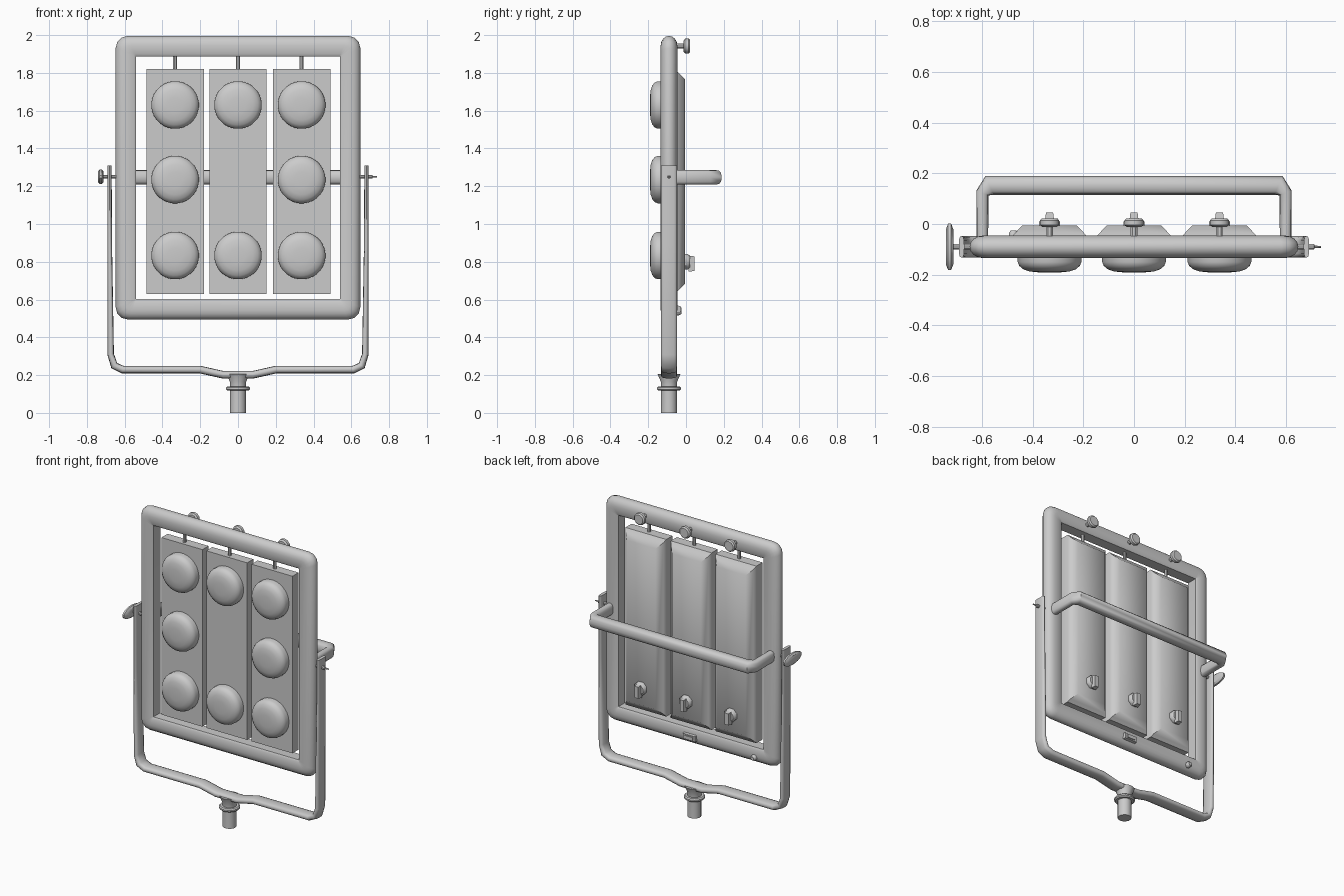
import bpy, bmesh, math
from mathutils import Vector, Matrix

cube = bpy.data.objects.get("Cube")
if cube:
    bpy.data.objects.remove(cube, do_unlink=True)

grey = bpy.data.materials.new("plain grey")
grey.use_nodes = True
grey.diffuse_color = (0.6, 0.6, 0.6, 1)
grey.node_tree.nodes["Principled BSDF"].inputs["Base Color"].default_value = (0.6, 0.6, 0.6, 1)

MID_Y = -0.09      # depth of the frame centre
PIVOT_Z = 1.25     # height of the tilt axis
COLUMNS = {"right": -0.333, "centre": 0.0, "left": 0.337}


def loft(name, rings, loop=False, angle=40):
    """Skin a list of point rings, capped unless the rings form a loop."""
    bm = bmesh.new()
    rows = [[bm.verts.new(p) for p in ring] for ring in rings]
    n = len(rows[0])
    pairs = list(zip(rows, rows[1:])) + ([(rows[-1], rows[0])] if loop else [])
    for a, b in pairs:
        for i in range(n):
            j = (i + 1) % n
            bm.faces.new((a[i], a[j], b[j], b[i]))
    if not loop:
        bm.faces.new(rows[0])
        bm.faces.new(rows[-1])
    bmesh.ops.recalc_face_normals(bm, faces=bm.faces)
    mesh = bpy.data.meshes.new(name)
    bm.to_mesh(mesh)
    bm.free()
    mesh.materials.append(grey)
    obj = bpy.data.objects.new(name, mesh)
    bpy.context.collection.objects.link(obj)
    bpy.ops.object.select_all(action='DESELECT')
    obj.select_set(True)
    bpy.context.view_layer.objects.active = obj
    bpy.ops.object.shade_smooth_by_angle(angle=math.radians(angle))
    return obj


TURN = {'X': Matrix.Rotation(math.pi / 2, 3, 'Y'),
        'Y': Matrix.Rotation(-math.pi / 2, 3, 'X'),
        'Z': Matrix.Identity(3)}


def lathe(name, loc, axis, profile, sides=16, squash=(1, 1), angle=40):
    """Turn (radius, distance) pairs round an axis through loc."""
    rings = []
    for r, t in profile:
        ring = []
        for i in range(sides):
            a = math.tau * (i + 0.5) / sides
            p = Vector((r * math.cos(a) * squash[0], r * math.sin(a) * squash[1], t))
            ring.append(Vector(loc) + TURN[axis] @ p)
        rings.append(ring)
    return loft(name, rings, angle=angle)


def box(name, centre, size, inset=0.0):
    """Box whose rear (+y) face can be inset."""
    x, y, z = centre
    w, d, h = (s / 2 for s in size)
    return loft(name, [rect(x, z, w, h, y - d), rect(x, z, w - inset, h - inset, y + d)])


def rect(x, z, w, h, y):
    return [(x + sx * w, y, z + sz * h) for sx, sz in ((-1, -1), (1, -1), (1, 1), (-1, 1))]


def sweep(name, path, half_width, place, sides=12):
    """Sweep a rounded bar along a flat path of (u, v, half thickness)."""
    rings = []
    for i, (u, v, t) in enumerate(path):
        here = Vector((u, v))
        dirs = []
        if i > 0:
            dirs.append((here - Vector(path[i - 1][:2])).normalized())
        if i < len(path) - 1:
            dirs.append((Vector(path[i + 1][:2]) - here).normalized())
        along = sum(dirs, Vector((0, 0))).normalized()
        side = Vector((-along.y, along.x)) / max(along.dot(dirs[0]), 0.5)
        ring = []
        for k in range(sides):
            a = math.tau * k / sides
            c, s = math.cos(a), math.sin(a)
            c = math.copysign(abs(c) ** 0.7, c)
            s = math.copysign(abs(s) ** 0.7, s)
            p = here + side * t * c
            ring.append(place(p.x, p.y, half_width * s))
        rings.append(ring)
    return loft(name, rings, angle=50)


def mirrored(half):
    """Complete a path whose half ends short of the centre line."""
    return half + [(-u, v, t) for u, v, t in reversed(half)]


# Outer frame: flat inner wall, rounded outside, clipped outer corners
def frame_ring(out, y):
    w, h, zc = 0.54 + out, 0.643 + out, 1.245
    r = 0.001 + 0.6 * out
    ring = []
    for quarter, (sx, sz) in enumerate(((1, 1), (-1, 1), (-1, -1), (1, -1))):
        for k in range(4):
            a = math.pi / 2 * (quarter + k / 3)
            ring.append((sx * (w - r) + r * math.cos(a), y, zc + sz * (h - r) + r * math.sin(a)))
    return ring


arc = [(0.058 + 0.05 * math.cos(a), MID_Y + 0.044 * math.sin(a))
       for a in (math.pi * (k / 8 - 0.5) for k in range(9))]
section = [(0, MID_Y - 0.036), (0.012, MID_Y - 0.044)] + arc + [(0.012, MID_Y + 0.044), (0, MID_Y + 0.036)]
loft("outer_frame", [frame_ring(o, y) for o, y in section], loop=True)

# Lamp panels with their fittings
for side, x in COLUMNS.items():
    zc, w, h = 1.225, 0.152, 0.595
    loft(side + "_panel", [rect(x, zc, w, h, -0.12), rect(x, zc, w, h, -0.055),
                           rect(x, zc, w - 0.012, h - 0.02, -0.04),
                           rect(x, zc, w - 0.045, h - 0.055, -0.005)], angle=50)
    lathe(side + "_hanger", (x, MID_Y, 1.8), 'Z', [(0.011, 0), (0.011, 0.1)], 8)

    # Round lenses, the centre column has no middle one
    for row, z in (("upper", 1.63), ("middle", 1.235), ("lower", 0.833)):
        if (side, row) != ("centre", "middle"):
            lathe(f"{side}_{row}_lens", (x, -0.115, z), 'Y',
                  [(0.126, 0), (0.126, -0.035), (0.12, -0.05), (0.105, -0.063),
                   (0.08, -0.072), (0.04, -0.076)], 32)

    # Clamp knob on the top rail
    lathe(side + "_clamp_screw", (x, -0.06, 1.942), 'Y', [(0.014, 0), (0.014, 0.05)], 8)
    lathe(side + "_clamp_knob", (x, -0.012, 1.942), 'Y',
          [(0.03, 0), (0.04, 0.008), (0.04, 0.026), (0.032, 0.034)], 10)

    # Turn switch on the back of the panel
    lathe(side + "_switch_base", (x, -0.01, 0.8), 'Y',
          [(0.045, 0), (0.045, 0.018), (0.034, 0.032)], 8)
    box(side + "_switch_grip", (x, 0.03, 0.79), (0.036, 0.032, 0.085), 0.004)

# Carrying handle behind the panels
sweep("rear_handle", mirrored([(-0.598, -0.07, 0.023), (-0.598, 0.122, 0.024), (-0.57, 0.152, 0.037)]),
      0.039, lambda u, v, w: (u, v, 1.247 + w))

# Yoke that carries the frame
sweep("yoke", mirrored([(-0.68, 1.31, 0.011), (-0.679, 0.9, 0.012), (-0.674, 0.31, 0.017),
                        (-0.655, 0.25, 0.019), (-0.61, 0.229, 0.02), (-0.2, 0.229, 0.02),
                        (-0.08, 0.202, 0.02)]),
      0.043, lambda u, v, w: (u, MID_Y + w, v))

# Stand spigot
lathe("spigot", (0, MID_Y, 0), 'Z', [(0.043, 0), (0.043, 0.13), (0.045, 0.165), (0.062, 0.205)], 12)
lathe("spigot_flange", (0, MID_Y, 0.118), 'Z', [(0.058, 0), (0.065, 0.007), (0.065, 0.016), (0.058, 0.023)], 16)

# Tilt bolts and locking wing
lathe("right_tilt_bolt", (-0.72, MID_Y, PIVOT_Z), 'X', [(0.011, 0), (0.011, 0.12)], 8)
lathe("locking_wing", (-0.742, MID_Y, PIVOT_Z), 'X',
      [(0.75, 0), (1, 0.009), (1, 0.021), (0.75, 0.03)], 16, (0.038, 0.093))
lathe("left_tilt_bolt", (0.6, MID_Y, PIVOT_Z), 'X',
      [(0.011, 0), (0.011, 0.11), (0.005, 0.113), (0.004, 0.137)], 8)

# Small fittings on the back of the bottom rail
box("power_socket", (0, -0.045, 0.548), (0.1, 0.03, 0.045), 0.005)
box("power_socket_inlet", (0, -0.03, 0.548), (0.06, 0.012, 0.02))
lathe("rail_button", (-0.475, -0.055, 0.535), 'Y', [(0.02, 0), (0.02, 0.018), (0.012, 0.03)], 8)
